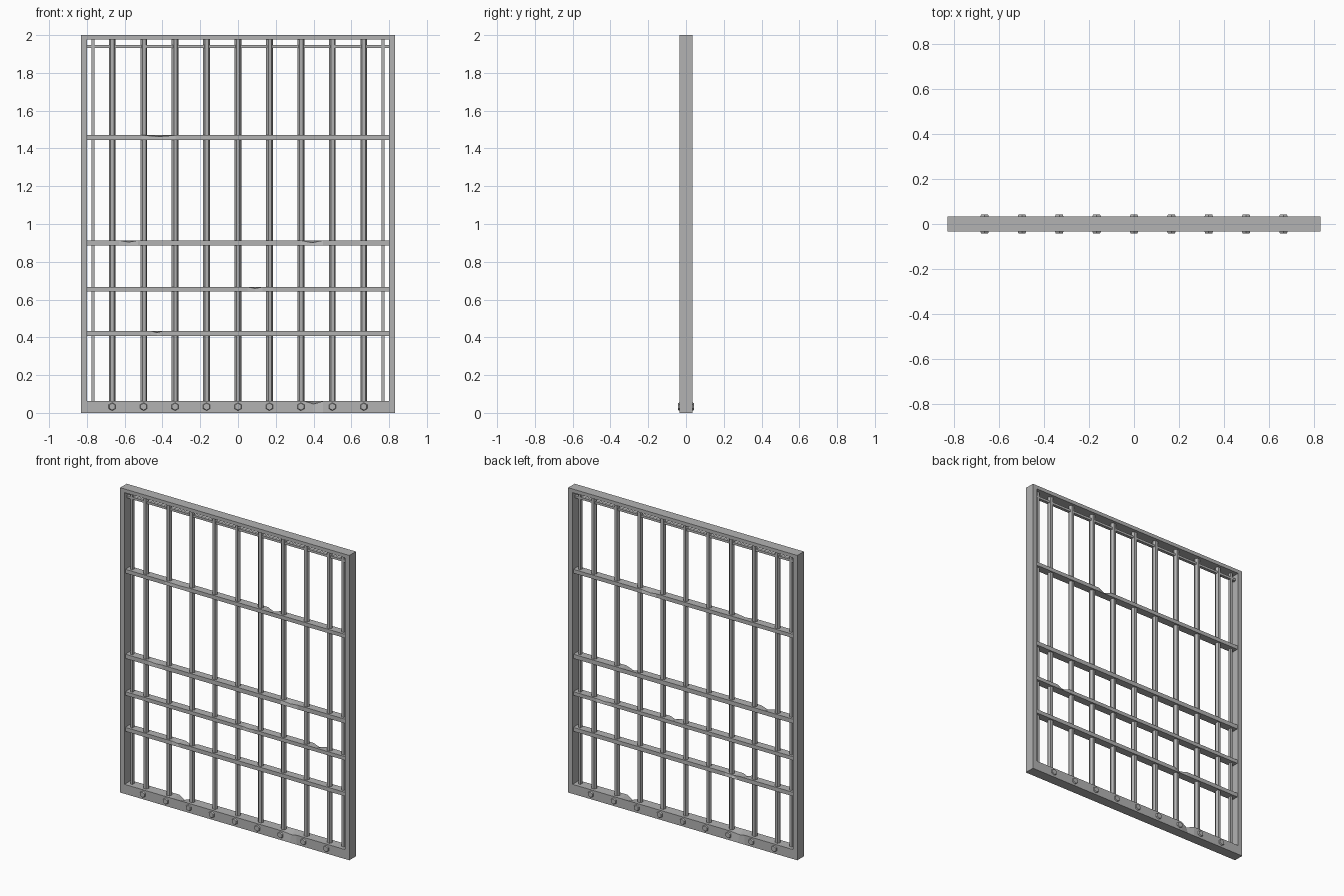
import bpy, bmesh, math
from mathutils import Matrix, Vector

old = bpy.data.objects.get("Cube")
if old:
    bpy.data.objects.remove(old)

iron = bpy.data.materials.new("grey_iron")
iron.use_nodes = True
GREY = (0.45, 0.45, 0.45, 1)
iron.diffuse_color = GREY
iron.node_tree.nodes["Principled BSDF"].inputs["Base Color"].default_value = GREY


def finish(bm, name):
    bmesh.ops.recalc_face_normals(bm, faces=bm.faces)
    mesh = bpy.data.meshes.new(name)
    bm.to_mesh(mesh)
    bm.free()
    mesh.materials.append(iron)
    obj = bpy.data.objects.new(name, mesh)
    bpy.context.collection.objects.link(obj)
    return obj


def box(name, x0, x1, y0, y1, z0, z1, chips=()):
    """Box whose top edge may be chipped: (x, half width, depth, side)."""
    bm = bmesh.new()
    bmesh.ops.create_cube(bm, size=1)
    for v in bm.verts:
        v.co = Vector((x1 if v.co.x > 0 else x0,
                       y1 if v.co.y > 0 else y0,
                       z1 if v.co.z > 0 else z0))
    for x, half, depth, side in chips:
        for cut in (x - half, x, x + half):
            bmesh.ops.bisect_plane(bm, geom=bm.verts[:] + bm.edges[:] + bm.faces[:],
                                   plane_co=(cut, 0, 0), plane_no=(1, 0, 0))
        for v in bm.verts:
            if abs(v.co.x - x) < 1e-4 and v.co.z > z1 - 1e-4 and v.co.y * side > 0:
                v.co.z -= depth
                v.co.y -= side * depth
    bmesh.ops.triangulate(bm, faces=[f for f in bm.faces if len(f.verts) > 4])
    return finish(bm, name)


def prism(name, sides, radius, length, matrix, tip=1.0):
    bm = bmesh.new()
    bmesh.ops.create_cone(bm, cap_ends=True, segments=sides, radius1=radius,
                          radius2=radius * tip, depth=length, matrix=matrix)
    return finish(bm, name)


W, D = 0.832, 0.034
FRONT, BACK = -1, 1

# Outer frame
for side, label in ((-1, "right"), (1, "left")):
    xs = sorted((side * W, side * 0.8))
    box(label + "_frame_post", *xs, -D, D, 0, 2)
    # Thin inner upright beside each post
    xs = sorted((side * 0.775, side * 0.76))
    box(label + "_inner_strip", *xs, -0.01, 0.01, 0.05, 1.98)
box("top_frame_rail", -0.8, 0.8, -D, D, 1.976, 2)
box("bottom_frame_rail", -0.8, 0.8, -D, D, 0, 0.062,
    [(0.4, 0.05, 0.015, FRONT), (-0.4, 0.05, 0.015, BACK)])
box("top_inner_strip", -0.8, 0.8, -0.01, 0.01, 1.933, 1.948)

# Cross rails with chipped edges
rails = [
    (1.445, 1.47, [(-0.42, 0.09, 0.007, FRONT), (0.25, 0.05, 0.012, BACK)]),
    (0.885, 0.913, [(-0.58, 0.05, 0.009, FRONT), (0.39, 0.06, 0.012, FRONT)]),
    (0.643, 0.667, [(0.09, 0.04, 0.008, FRONT), (0.58, 0.05, 0.01, BACK)]),
    (0.407, 0.433, [(-0.43, 0.03, 0.008, FRONT), (-0.35, 0.05, 0.01, BACK)]),
]
for i, (low, high, chips) in enumerate(rails):
    box(f"cross_rail_{i + 1}", -0.806, 0.806, -0.026, 0.026, low, high, chips)

# Upright bars, each with bolts on both faces of the bottom rail
for i in range(9):
    x = (i - 4) * 0.1665
    turn = Matrix.Rotation(math.radians(30 + (i * 7) % 4 * 4), 4, "Z")
    prism(f"upright_bar_{i + 1}", 6, 0.018, 1.94,
          Matrix.Translation((x, 0, 1.01)) @ turn)
    for side, label in ((FRONT, "front"), (BACK, "back")):
        face = Matrix.Rotation(math.radians(-90 * side), 4, "X")
        spot = Matrix.Translation((x, side * (D + 0.001), 0.033))
        prism(f"{label}_bolt_{i + 1}", 6, 0.024, 0.014, spot @ face, 0.75)
